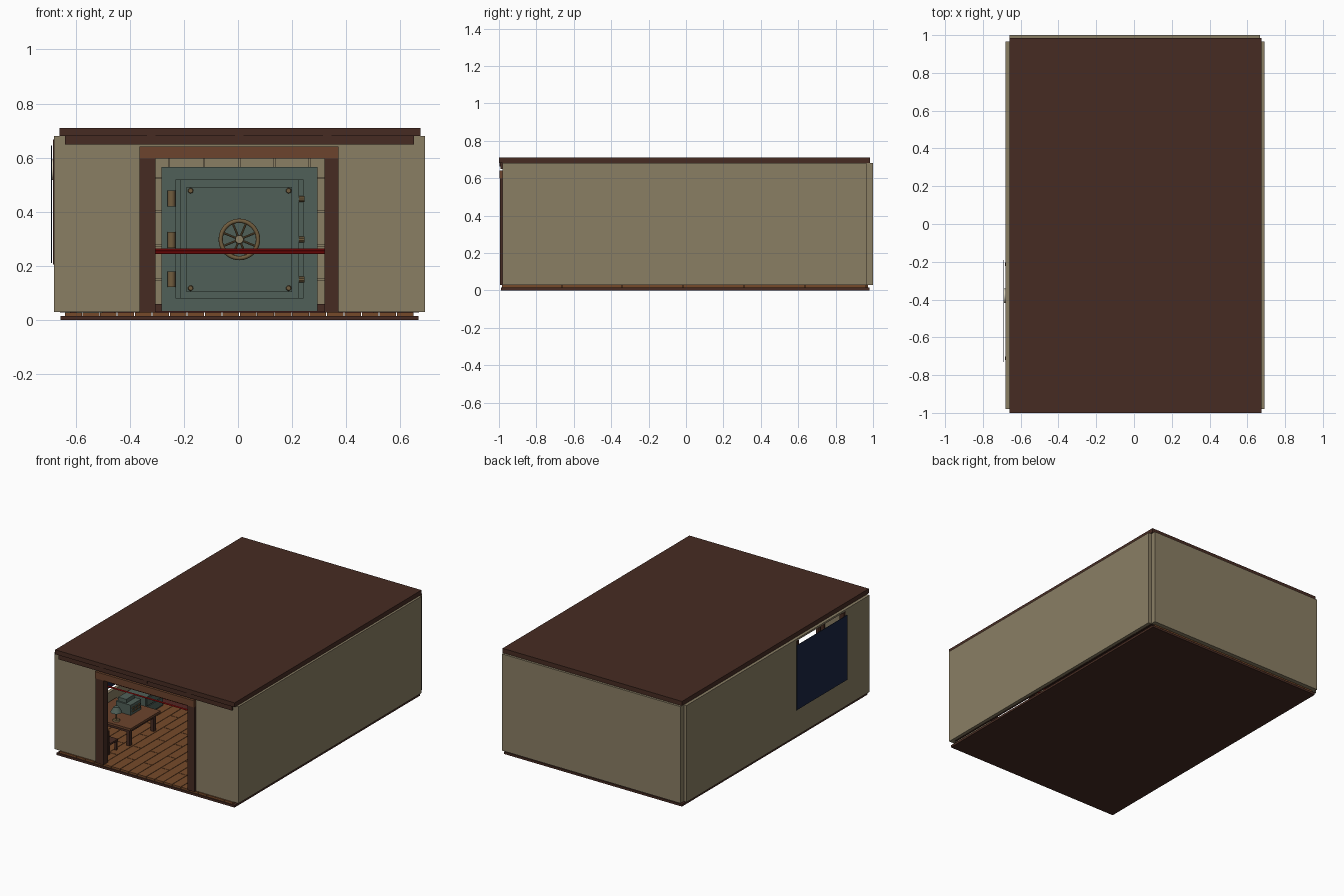
import bpy, bmesh, math
from mathutils import Matrix, Vector

if "Cube" in bpy.data.objects:
    bpy.data.objects.remove(bpy.data.objects["Cube"])


def mat(name, r, g, b):
    m = bpy.data.materials.new(name)
    lin = [((c / 255 + 0.055) / 1.055) ** 2.4 for c in (r, g, b)]
    m.diffuse_color = (*lin, 1)
    m.use_nodes = True
    m.node_tree.nodes["Principled BSDF"].inputs["Base Color"].default_value = m.diffuse_color
    return m


DARK = mat("dark wood", 70, 43, 34)
MID = mat("mid wood", 108, 68, 45)
PLANK = mat("floor wood", 118, 74, 42)
WALL = mat("beige plaster", 138, 126, 100)
STEEL = mat("grey green steel", 80, 96, 88)
BRONZE = mat("aged bronze", 112, 92, 62)
RED = mat("beam red", 190, 20, 20)
NAVY = mat("night blue", 26, 38, 66)
RUG = mat("dark red cloth", 82, 40, 36)
PALE = mat("pale cream", 225, 220, 200)


def finish(name, bm, m):
    me = bpy.data.meshes.new(name)
    bm.to_mesh(me)
    bm.free()
    ob = bpy.data.objects.new(name, me)
    me.materials.append(m)
    bpy.context.collection.objects.link(ob)
    return ob


def boxes(name, m, *ranges):
    """Each range is x0, x1, y0, y1, z0, z1."""
    bm = bmesh.new()
    for x0, x1, y0, y1, z0, z1 in ranges:
        mtx = Matrix.Translation(((x0 + x1) / 2, (y0 + y1) / 2, (z0 + z1) / 2))
        mtx = mtx @ Matrix.Diagonal((x1 - x0, y1 - y0, z1 - z0, 1))
        bmesh.ops.create_cube(bm, size=1, matrix=mtx)
    return finish(name, bm, m)


def rods(name, m, segs, *items):
    """Each item is start, end, start radius, end radius."""
    bm = bmesh.new()
    for a, b, r0, r1 in items:
        a, b = Vector(a), Vector(b)
        d = b - a
        mtx = Matrix.Translation((a + b) / 2) @ d.to_track_quat('Z', 'Y').to_matrix().to_4x4()
        bmesh.ops.create_cone(bm, cap_ends=True, segments=segs, radius1=r0, radius2=r1,
                              depth=d.length, matrix=mtx)
    ob = finish(name, bm, m)
    bpy.context.view_layer.objects.active = ob
    ob.select_set(True)
    bpy.ops.object.shade_smooth_by_angle(angle=math.radians(35))
    ob.select_set(False)
    return ob


# floor slab and staggered planks
boxes("floor_slab", DARK, (-.656, .667, -.99, .98, 0, .015))
n, w = 20, 1.29 / 20
planks = []
for i in range(n):
    x = -.64 + i * w
    cuts = [-.985] + [-.665 + .325 * k - (.16 if i % 2 == 0 else 0) for k in range(6)] + [.975]
    planks += [(x + .0015, x + w - .0015, a + .0015, b - .0015, .015, .028)
               for a, b in zip(cuts, cuts[1:])]
boxes("floor_planks", PLANK, *planks)

# walls, left one with a window opening
WY0, WY1, WZ0, WZ1 = -.72, -.205, .205, .668
boxes("right_wall", WALL, (.668, .69, -.98, .965, .03, .68))
boxes("back_wall", WALL, (-.66, .668, .965, 1.0, .03, .68))
boxes("left_wall", WALL,
      (-.68, -.658, -.98, WY0, .03, .68), (-.68, -.658, WY1, .965, .03, .68),
      (-.68, -.658, WY0, WY1, .03, WZ0), (-.68, -.658, WY0, WY1, WZ1, .68))
boxes("front_wall", WALL,
      (-.658, -.34, -.98, -.955, .03, .68), (.35, .668, -.98, -.955, .03, .68),
      (-.34, .35, -.98, -.955, .62, .68))

# roof, crown strip, ceiling beams
boxes("roof", DARK, (-.66, .675, -1.0, .985, .68, .71))
boxes("front_crown", DARK, (-.64, .65, -.992, -.98, .648, .68))
boxes("ceiling_beams", DARK, *[(x - .016, x + .016, -.996, .96, .662, .682) for x in (-.32, .005, .33)])

# door frame
boxes("door_jambs", DARK, (-.364, -.305, -.995, -.945, .028, .6), (.32, .372, -.995, -.945, .028, .6))
boxes("door_header", MID, (-.364, .372, -.998, -.94, .597, .642))

# baseboards
boxes("baseboards", DARK, (-.658, -.648, -.95, .96, .028, .06), (.658, .668, -.95, .96, .028, .06),
      (-.65, .66, .955, .965, .028, .06))

# window frame with bars, night panel and moon
ymid, zmid = (WY0 + WY1) / 2, (WZ0 + WZ1) / 2
boxes("window_frame", DARK,
      (-.684, -.65, WY0, WY0 + .018, WZ0, WZ1), (-.684, -.65, WY1 - .018, WY1, WZ0, WZ1),
      (-.676, -.662, ymid - .007, ymid + .007, WZ0, WZ1),
      (-.676, -.662, WY0, WY1, zmid - .007, zmid + .007))
boxes("night_panel", NAVY, (-.691, -.688, -.73, -.19, .21, .645))
rods("moon", PALE, 24, ((-.687, -.38, .555), (-.681, -.38, .555), .038, .038))

# back wall deposit grid
grid = [(x - .004, x + .004, .955, .965, .06, .66) for x in [.005 + .13 * k for k in range(-5, 6)]]
grid += [(-.655, .665, .955, .965, z - .004, z + .004) for z in [.15 + .125 * k for k in range(5)]]
boxes("deposit_wall_strips", WALL, *grid)

# vault frame, door, raised border
boxes("vault_frame", STEEL, (-.283, .294, .90, .96, .03, .566))
boxes("vault_door", STEEL, (-.231, .242, .875, .90, .08, .52))
boxes("vault_door_step", STEEL, (-.213, .225, .862, .875, .08, .52))
boxes("vault_door_panel", STEEL, (-.19, .2, .85, .862, .103, .492))
rods("vault_hinges", BRONZE, 12,
     *[((-.246, .885, z), (-.246, .885, z + .058), .015, .015) for z in (.122, .267, .42)])
rods("vault_bolts", BRONZE, 10,
     *[((.225, .87, z), (.245, .87, z), .011, .011) for z in (.15, .298, .447)])
rods("vault_rivets", BRONZE, 12,
     *[((x, .85, z), (x, .842, z), .01, .008) for x in (-.175, .187) for z in (.118, .478)])

# vault wheel
C = Vector((.005, .82, .298))
bpy.ops.mesh.primitive_torus_add(location=C, rotation=(math.pi / 2, 0, 0), major_radius=.069,
                                 minor_radius=.008, major_segments=32, minor_segments=8)
wheel = bpy.context.object
wheel.name = "vault_wheel_rim"
wheel.data.materials.append(BRONZE)
bpy.ops.object.shade_smooth_by_angle(angle=math.radians(60))
wheel.select_set(False)
spokes = []
for k in range(8):
    a = k * math.pi / 4 + math.pi / 8
    spokes.append((C, C + Vector((math.cos(a), 0, math.sin(a))) * .068, .004, .004))
rods("vault_wheel_spokes", BRONZE, 8, *spokes)
rods("vault_wheel_hub", WALL, 16, ((.005, .85, .298), (.005, .808, .298), .017, .015))

# alarm beams
rods("alarm_beams", RED, 8, *[((-.658, y, z), (.668, y, z), .005, .005)
                              for y, z in ((-.44, .25), (-.40, .26))])

# rug
boxes("rug", RUG, (-.55, .5, -.06, .72, .028, .033))

# desk
boxes("desk_top", MID, (-.64, -.31, -.70, -.38, .142, .157))
boxes("desk_apron", DARK, (-.62, -.33, -.68, -.40, .118, .142))
boxes("desk_legs", DARK, *[(x, x + .024, y, y + .024, .028, .125)
                           for x in (-.62, -.354) for y in (-.68, -.424)])

# chair
boxes("chair_seat", DARK, (-.46, -.36, -.86, -.76, .088, .1))
boxes("chair_legs", DARK, *[(x, x + .014, y, y + .014, .028, .09)
                            for x in (-.458, -.376) for y in (-.858, -.776)])
boxes("chair_back", DARK, (-.46, -.36, -.86, -.85, .1, .19))

# desk lamp
rods("lamp_stand", BRONZE, 16, ((-.45, -.65, .157), (-.45, -.65, .167), .024, .02),
     ((-.45, -.65, .165), (-.45, -.65, .235), .005, .005))
rods("lamp_shade", STEEL, 16, ((-.45, -.65, .215), (-.45, -.65, .25), .036, .016))

# adding machine on the desk
boxes("desk_machine", STEEL, (-.53, -.42, -.54, -.43, .157, .225), (-.52, -.46, -.53, -.44, .225, .25))
boxes("desk_machine_keys", BRONZE, *[(-.42, -.414, y, y + .015, z, z + .01)
                                     for y in (-.525, -.493, -.461) for z in (.175, .195)])

# low steel cabinet by the left wall
boxes("low_cabinet", STEEL, (-.645, -.5, -.27, -.08, .028, .15))
boxes("low_cabinet_drawers", STEEL, *[(-.5, -.494, -.26, -.09, z, z + .05) for z in (.037, .093)])
